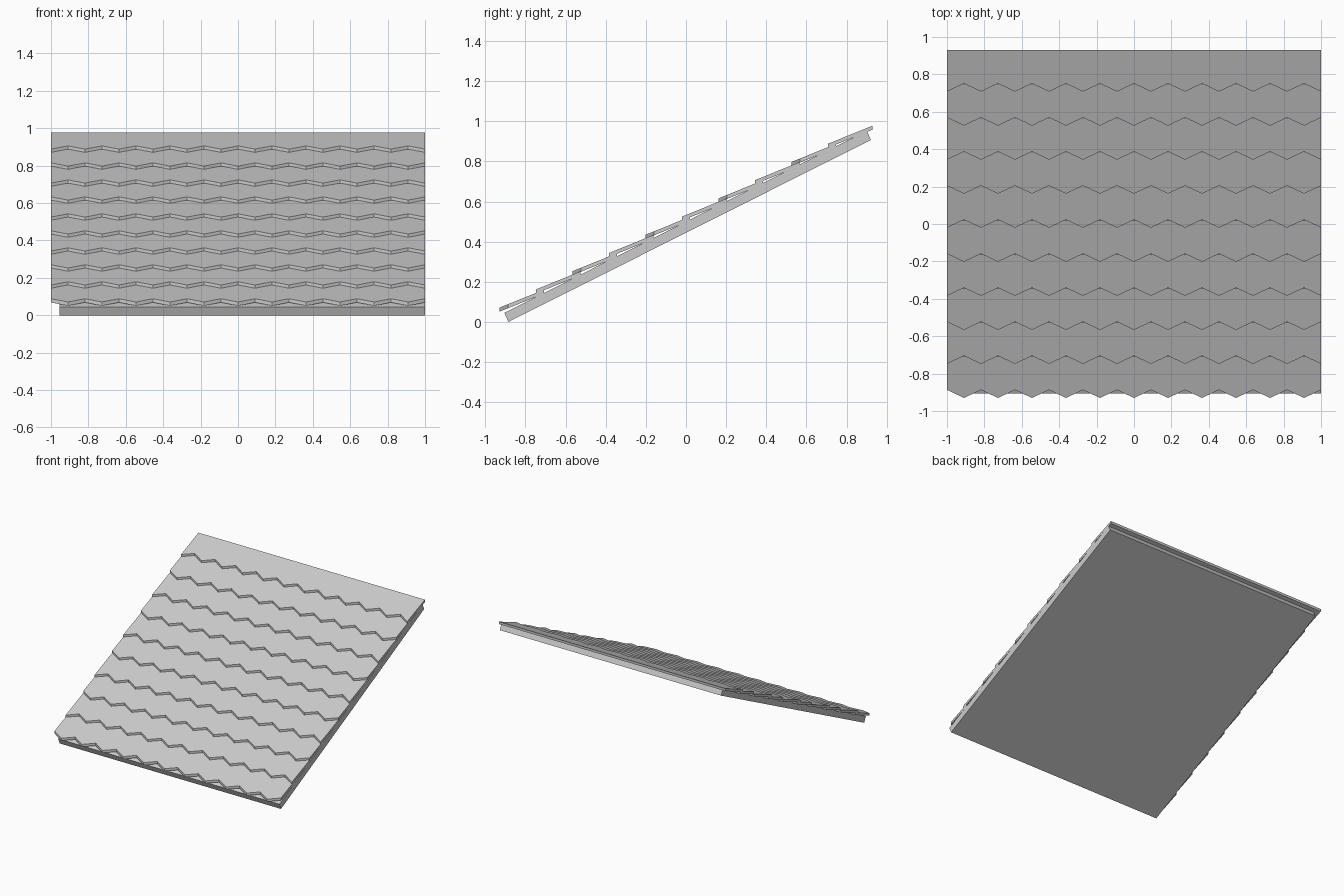
import bpy
import bmesh

cube = bpy.data.objects.get("Cube")
if cube:
    bpy.data.objects.remove(cube, do_unlink=True)

GRAY = (0.6, 0.6, 0.6, 1)
gray = bpy.data.materials.new("plain gray")
gray.use_nodes = True
gray.diffuse_color = GRAY
gray.node_tree.nodes["Principled BSDF"].inputs["Base Color"].default_value = GRAY


def prism(name, outline, offset):
    """Extrude a flat outline by an offset into a closed solid."""
    bm = bmesh.new()
    face = bm.faces.new([bm.verts.new(p) for p in outline])
    result = bmesh.ops.extrude_face_region(bm, geom=[face], use_keep_orig=True)
    verts = [v for v in result["geom"] if isinstance(v, bmesh.types.BMVert)]
    bmesh.ops.translate(bm, verts=verts, vec=offset)
    bmesh.ops.recalc_face_normals(bm, faces=bm.faces)
    mesh = bpy.data.meshes.new(name)
    bm.to_mesh(mesh)
    bm.free()
    mesh.materials.append(gray)
    obj = bpy.data.objects.new(name, mesh)
    bpy.context.collection.objects.link(obj)
    return obj


# Sloping roof deck, slightly short on the right side
deck_profile = [(-0.885, 0), (0.922, 0.907), (0.90, 0.952), (-0.905, 0.045)]
prism("roof_deck", [(-0.955, y, z) for y, z in deck_profile], (1.955, 0, 0))

# Overlapping shingle rows with pointed front edges, staggered by half a tile
ROWS, TILES = 10, 11
STEP_Y, STEP_Z = 0.182, 0.0908
LENGTH, PITCH, POINT, THICK = 0.222, 0.405, 0.043, 0.02

for row in range(ROWS):
    y0 = -0.93 + row * STEP_Y
    z0 = 0.071 + row * STEP_Z
    edge = []
    for i in range(2 * TILES + 1):
        inset = POINT if (i + row) % 2 == 0 else 0
        edge.append((-1 + i / TILES, inset))
    edge += [(1, LENGTH), (-1, LENGTH)]
    outline = [(x, y0 + d, z0 + d * PITCH) for x, d in edge]
    prism(f"shingle_row_{row + 1}", outline, (0, 0, -THICK))
